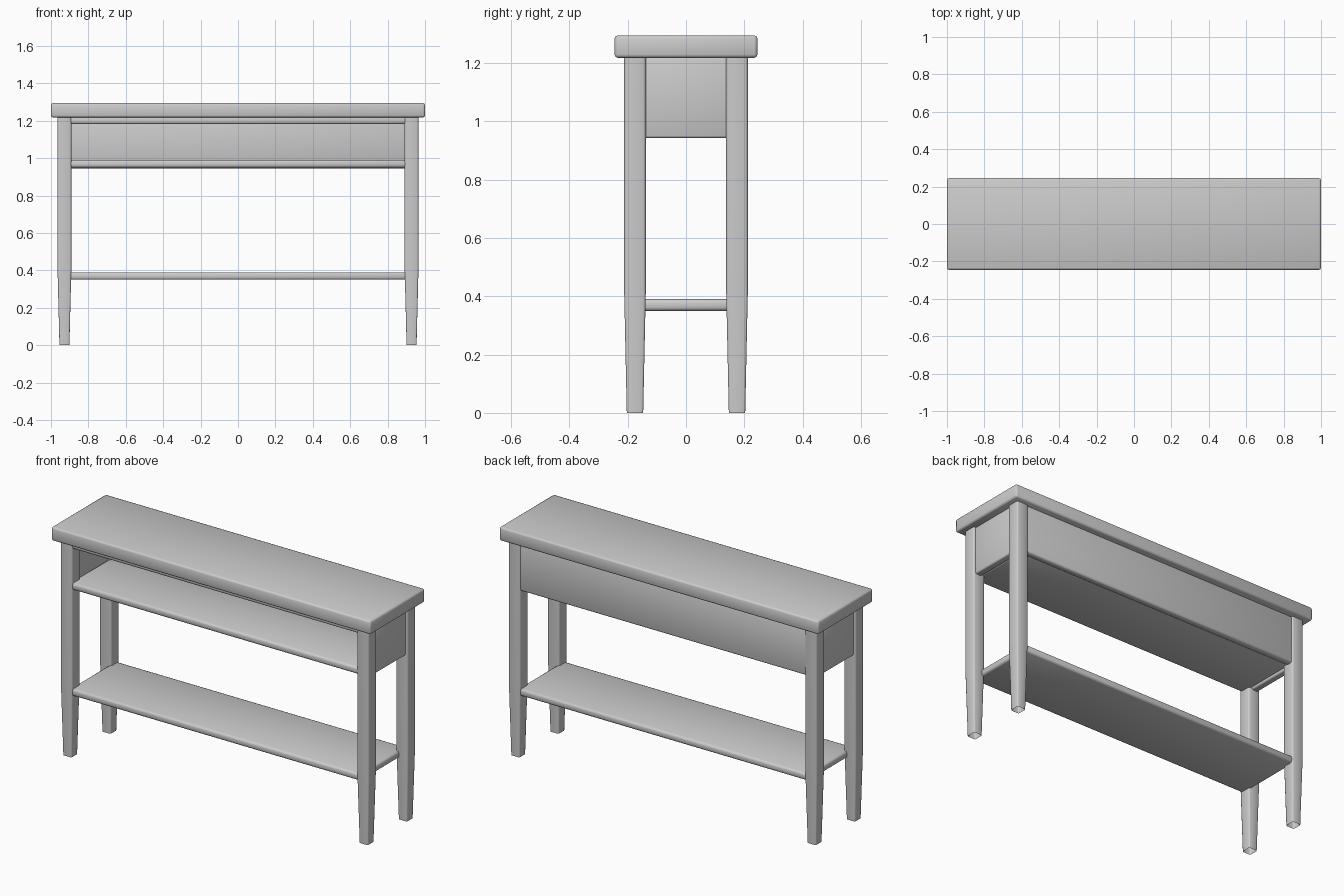
import bpy, bmesh

cube = bpy.data.objects.get("Cube")
if cube:
    bpy.data.objects.remove(cube)

# One plain grey for the whole table
grey = bpy.data.materials.new("light_grey")
grey.use_nodes = True
colour = (0.6, 0.6, 0.6, 1)
grey.diffuse_color = colour
grey.node_tree.nodes["Principled BSDF"].inputs["Base Color"].default_value = colour


def add_object(name, bm):
    for face in bm.faces:
        face.smooth = True
    mesh = bpy.data.meshes.new(name)
    bm.to_mesh(mesh)
    bm.free()
    mesh.materials.append(grey)
    obj = bpy.data.objects.new(name, mesh)
    bpy.context.collection.objects.link(obj)
    return obj


def board(name, x, y, z, bevel, segments=2):
    """Soft-edged board between (low, high) limits on each axis."""
    bm = bmesh.new()
    bmesh.ops.create_cube(bm, size=1)
    for v in bm.verts:
        for i, (low, high) in enumerate((x, y, z)):
            v.co[i] = low if v.co[i] < 0 else high
    bmesh.ops.bevel(bm, geom=bm.edges[:], offset=bevel, segments=segments,
                    profile=0.5, affect='EDGES')
    return add_object(name, bm)


def leg(name, cx, cy):
    """Square leg with rounded corners, tapered at the foot, open underneath."""
    bm = bmesh.new()
    bmesh.ops.create_grid(bm, x_segments=1, y_segments=1, size=0.037)
    bmesh.ops.bevel(bm, geom=bm.verts[:], offset=0.009, segments=2,
                    profile=0.5, affect='VERTICES')
    section = [v.co.copy() for v in bm.faces[:][0].verts]
    bm.clear()
    rings = []
    for z, sx, sy in ((0, 0.72, 0.76), (0.41, 1, 1), (1.22, 1, 1)):
        rings.append([bm.verts.new((cx + p.x * sx, cy + p.y * sy, z))
                      for p in section])
    for low, high in zip(rings, rings[1:]):
        for i in range(len(section)):
            j = (i + 1) % len(section)
            bm.faces.new((low[i], low[j], high[j], high[i]))
    bmesh.ops.recalc_face_normals(bm, faces=bm.faces[:])
    return add_object(name, bm)


# Four legs
for side, sx in (("left", 1), ("right", -1)):
    for end, sy in (("front", -1), ("back", 1)):
        leg(f"{end}_{side}_leg", sx * 0.928, sy * 0.175)

# Top and shelves
board("table_top", (-1, 1), (-0.245, 0.245), (1.218, 1.295), 0.011)
board("lower_shelf", (-0.91, 0.91), (-0.205, 0.205), (0.35, 0.39), 0.012)
board("upper_shelf", (-0.91, 0.91), (-0.205, 0.195), (0.95, 0.99), 0.012)

# Apron: front rail, back panel and side panels
board("front_rail", (-0.91, 0.91), (-0.205, -0.165), (1.183, 1.223), 0.01)
board("back_panel", (-0.91, 0.91), (0.165, 0.205), (0.945, 1.222), 0.01)
for side, sx in (("left", 1), ("right", -1)):
    limits = sorted((sx * 0.912, sx * 0.952))
    board(f"{side}_side_panel", limits, (-0.18, 0.18), (0.943, 1.222), 0.008)
